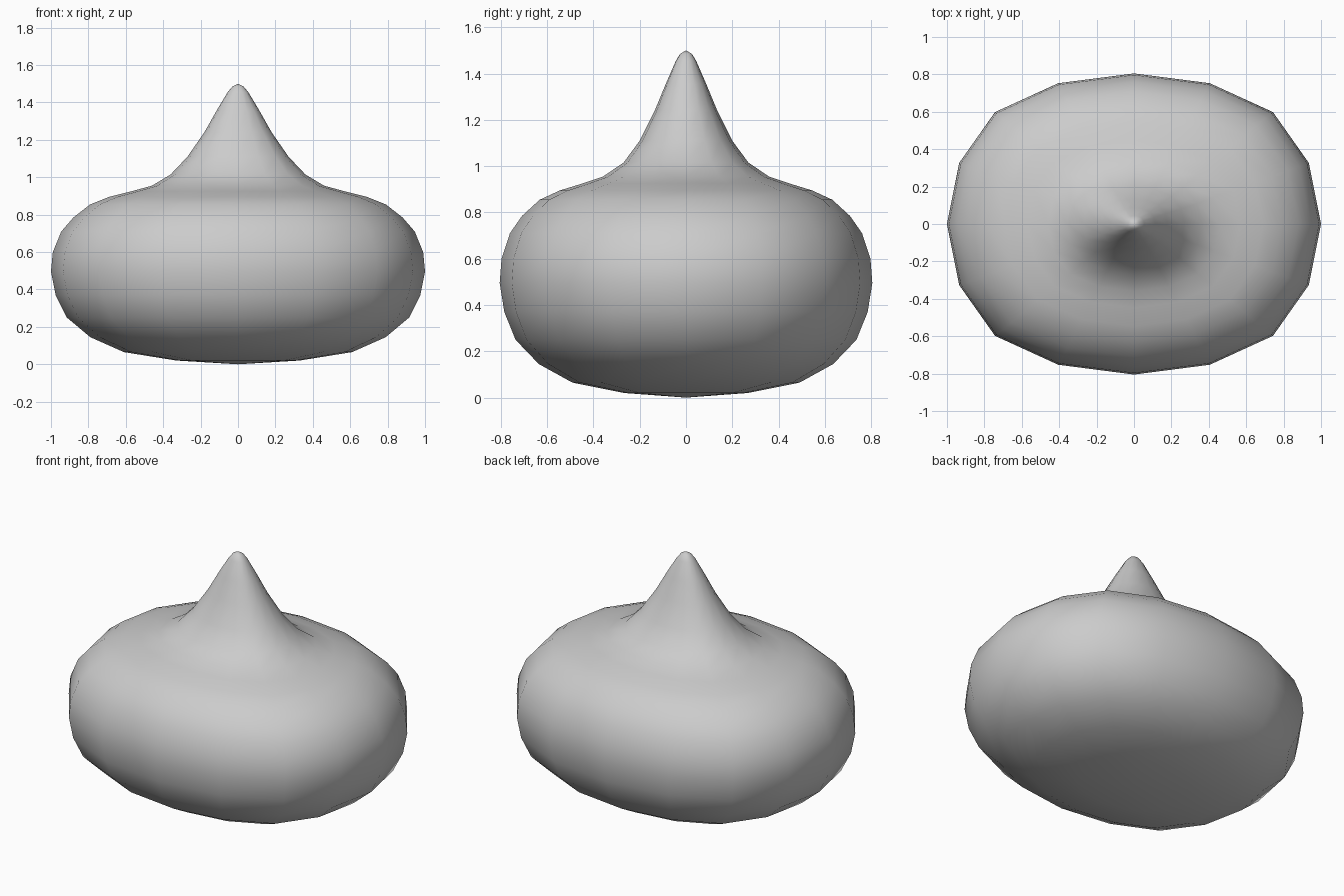
import bpy, bmesh

if "Cube" in bpy.data.objects:
    bpy.data.objects.remove(bpy.data.objects["Cube"])

# Half profile: width, height, depth-to-width ratio
PROFILE = [
    (0.33, 0.02, 0.81), (0.61, 0.065, 0.805), (0.79, 0.145, 0.805),
    (0.915, 0.25, 0.805), (0.975, 0.37, 0.805), (1.0, 0.495, 0.805),
    (0.99, 0.6, 0.805), (0.945, 0.71, 0.805), (0.88, 0.785, 0.805),
    (0.79, 0.855, 0.80), (0.69, 0.895, 0.79), (0.57, 0.925, 0.785),
    (0.46, 0.955, 0.78), (0.36, 1.015, 0.75), (0.27, 1.11, 0.74),
    (0.18, 1.24, 0.75), (0.115, 1.355, 0.76), (0.055, 1.455, 0.8),
    (0.03, 1.485, 0.85),
]

# Slightly squared sixteen-sided cross-section, one quarter turned four times
quarter = [(1, 0), (0.935, 0.405), (0.743, 0.743), (0.405, 0.935)]
section = []
for turn in range(4):
    section += quarter
    quarter = [(-y, x) for x, y in quarter]

# Bulbous body drawn up into a pointed tip
bm = bmesh.new()
rings = [[bm.verts.new((w * x, w * d * y, z)) for x, y in section]
         for w, z, d in PROFILE]
n = len(section)
for low, high in zip(rings, rings[1:]):
    for i in range(n):
        j = (i + 1) % n
        bm.faces.new((low[i], low[j], high[j], high[i]))

# Bottom and tip fans
base = bm.verts.new((0, 0, 0))
tip = bm.verts.new((0, 0, 1.5))
for i in range(n):
    j = (i + 1) % n
    bm.faces.new((base, rings[0][j], rings[0][i]))
    bm.faces.new((tip, rings[-1][i], rings[-1][j]))
for face in bm.faces:
    face.smooth = True

mesh = bpy.data.meshes.new("drop_body")
bm.to_mesh(mesh)
bm.free()
body = bpy.data.objects.new("drop_body", mesh)
bpy.context.collection.objects.link(body)

# Plain grey finish
grey = bpy.data.materials.new("light_grey")
grey.diffuse_color = (0.6, 0.6, 0.6, 1)
grey.use_nodes = True
grey.node_tree.nodes["Principled BSDF"].inputs["Base Color"].default_value = grey.diffuse_color
mesh.materials.append(grey)
